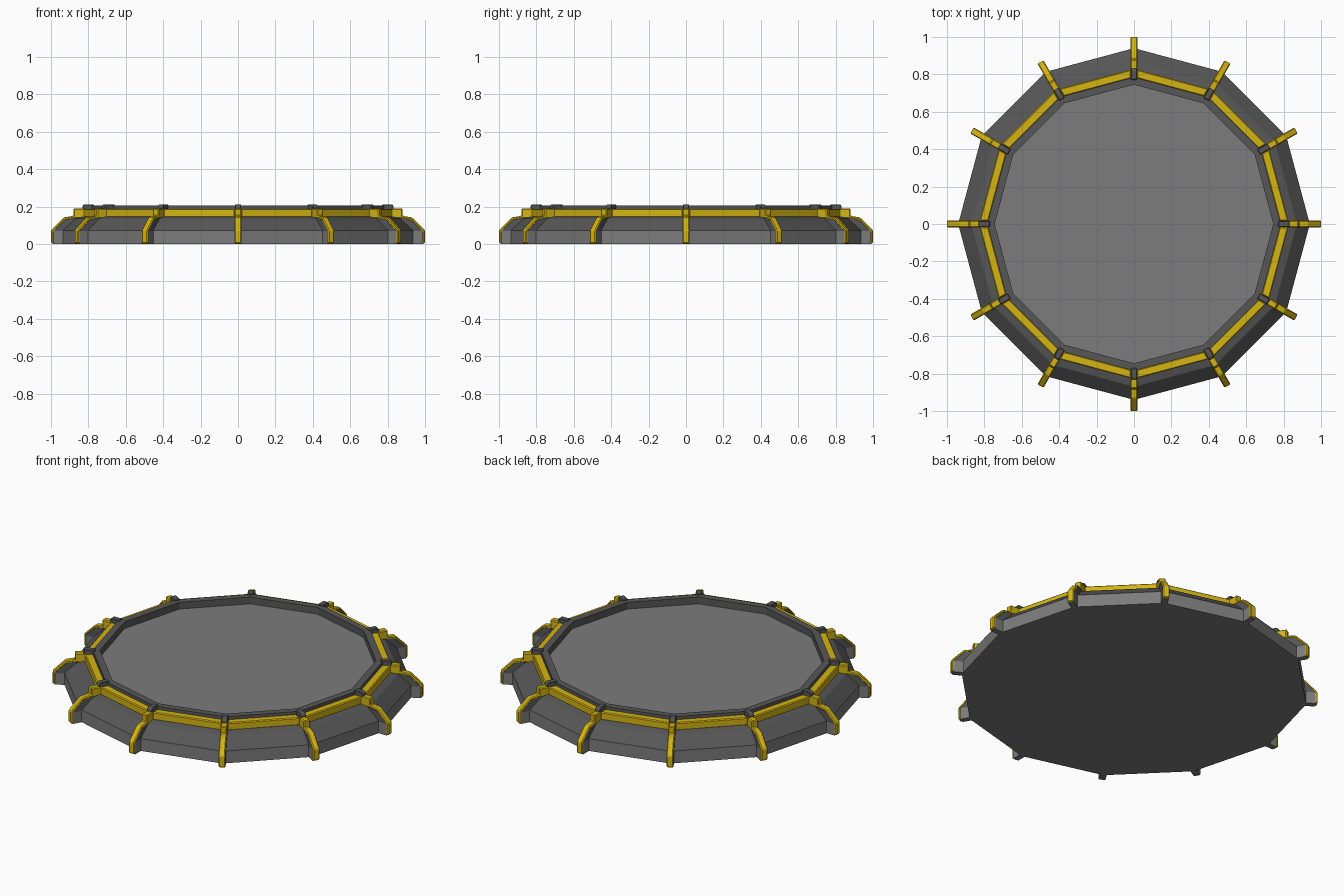
import bpy, bmesh, math
from mathutils import Vector, Matrix

SIDES = 12
STEP = 2 * math.pi / SIDES

cube = bpy.data.objects.get("Cube")
if cube:
    bpy.data.objects.remove(cube, do_unlink=True)


def material(name, rgb):
    m = bpy.data.materials.new(name)
    m.use_nodes = True
    m.diffuse_color = (*rgb, 1)
    m.node_tree.nodes["Principled BSDF"].inputs["Base Color"].default_value = (*rgb, 1)
    return m


light_grey = material("light grey", (0.2, 0.2, 0.2))
dark_grey = material("dark grey", (0.095, 0.095, 0.095))
yellow = material("yellow", (0.66, 0.46, 0.006))


def finish(name, bm, mats, bevel=0):
    bmesh.ops.recalc_face_normals(bm, faces=bm.faces)
    mesh = bpy.data.meshes.new(name)
    bm.to_mesh(mesh)
    bm.free()
    for m in mats:
        mesh.materials.append(m)
    ob = bpy.data.objects.new(name, mesh)
    bpy.context.collection.objects.link(ob)
    if bevel:
        mod = ob.modifiers.new("edge_bevel", 'BEVEL')
        mod.width = bevel
        mod.segments = 1
    return ob


def polar(r, z, a):
    return Vector((r * math.cos(a), r * math.sin(a), z))


def loft(bm, loops, mats=None):
    """Joins equal loops of points into a capped solid."""
    rows = [[bm.verts.new(p) for p in loop] for loop in loops]
    n = len(rows[0])
    for k, (a, b) in enumerate(zip(rows, rows[1:])):
        for i in range(n):
            j = (i + 1) % n
            f = bm.faces.new((a[i], a[j], b[j], b[i]))
            f.material_index = mats[k] if mats else 0
    bm.faces.new(rows[0])
    bm.faces.new(rows[-1])


def radial(name, profile, width, mats, bevel=0):
    """Extrudes an (r, z) profile sideways and repeats it at every corner."""
    for k in range(SIDES):
        bm = bmesh.new()
        loft(bm, [[(r, s * width / 2, z) for r, z in profile] for s in (-1, 1)])
        bm.transform(Matrix.Rotation(k * STEP, 4, 'Z'))
        finish(f"{name}_{k + 1}", bm, mats, bevel)


# Platform: lower wall, slope, shoulder, raised rim and sunken floor
profile = [(0.94, 0), (0.94, 0.073), (0.87, 0.136), (0.825, 0.147), (0.785, 0.148),
           (0.785, 0.205), (0.745, 0.205), (0.745, 0.165)]
bm = bmesh.new()
loft(bm, [[polar(r, z, k * STEP) for k in range(SIDES)] for r, z in profile],
     [0, 1, 1, 1, 1, 1, 1])
finish("platform", bm, [light_grey, dark_grey])

# Yellow trim bars around the rim, one per side
section = [(0.783, 0.142), (0.83, 0.142), (0.83, 0.188), (0.783, 0.188)]
for k in range(SIDES):
    bm = bmesh.new()
    ends = []
    for t in (0.04, 0.96):
        ends.append([polar(r, z, k * STEP).lerp(polar(r, z, (k + 1) * STEP), t)
                     for r, z in section])
    loft(bm, ends)
    finish(f"trim_bar_{k + 1}", bm, [yellow], 0.005)

# Rib cores under the caps: light foot and dark upper part
radial("rib_foot", [(0.92, 0), (0.988, 0), (0.988, 0.068), (0.92, 0.068)], 0.034, [light_grey])
radial("rib_core", [(0.92, 0.068), (0.988, 0.068), (0.924, 0.13), (0.87, 0.14), (0.8, 0.14)],
       0.034, [dark_grey])

# Yellow caps following the ribs up to the trim
radial("rib_cap", [(1.0, 0.003), (1.0, 0.073), (0.93, 0.142), (0.88, 0.15), (0.88, 0.19),
                   (0.815, 0.19), (0.815, 0.136), (0.87, 0.136), (0.924, 0.126),
                   (0.984, 0.067), (0.984, 0.003)], 0.037, [yellow], 0.005)

# Small grey posts joining the rim corners
radial("rim_post", [(0.77, 0.14), (0.832, 0.14), (0.832, 0.203), (0.822, 0.212), (0.77, 0.212)],
       0.034, [dark_grey], 0.004)
